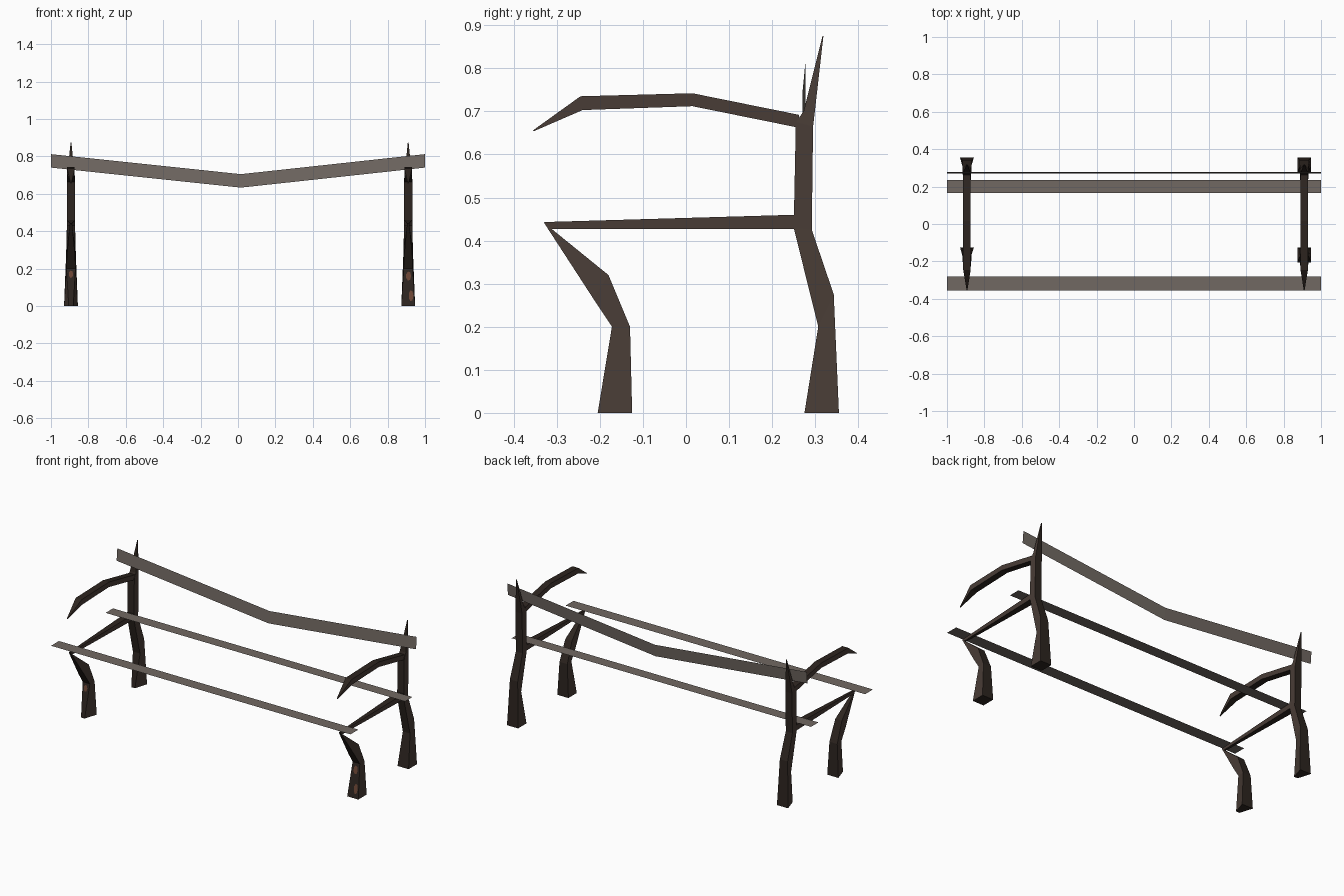
import bpy, bmesh, math

if "Cube" in bpy.data.objects:
    bpy.data.objects.remove(bpy.data.objects["Cube"])


def material(name, rgb):
    m = bpy.data.materials.new(name)
    m.diffuse_color = (*rgb, 1)
    m.use_nodes = True
    m.node_tree.nodes["Principled BSDF"].inputs["Base Color"].default_value = m.diffuse_color
    return m


brown = material("dark brown iron", (0.066, 0.046, 0.037))
black = material("blackened iron", (0.026, 0.018, 0.014))
rust = material("rust", (0.15, 0.06, 0.036))
wood = material("weathered grey wood", (0.165, 0.14, 0.122))


def finish(name, bm, mats):
    me = bpy.data.meshes.new(name)
    bm.to_mesh(me)
    bm.free()
    for m in mats:
        me.materials.append(m)
    ob = bpy.data.objects.new(name, me)
    bpy.context.collection.objects.link(ob)
    return ob


def loft(name, cx, sections):
    """Four-sided limb; each section is (y1, z1, half width 1, y2, z2, half width 2)."""
    bm = bmesh.new()
    rings = []
    for y1, z1, w1, y2, z2, w2 in sections:
        rings.append([bm.verts.new(p) for p in (
            (cx - w1, y1, z1), (cx + w1, y1, z1), (cx + w2, y2, z2), (cx - w2, y2, z2))])
    for a, b in zip(rings, rings[1:]):
        for i in range(4):
            j = (i + 1) % 4
            bm.faces.new((a[i], a[j], b[j], b[i]))
    bm.faces.new(rings[0])
    bm.faces.new(rings[-1])
    bmesh.ops.recalc_face_normals(bm, faces=bm.faces)
    # side faces are brown, narrow front and back faces are blackened
    for f in bm.faces:
        f.material_index = 0 if abs(f.normal.x) > 0.6 else 1
    return finish(name, bm, (brown, black))


def patch(name, cx, cz, rx, rz):
    """Rust spot lying on the sloping front face of a front foot."""
    bm = bmesh.new()
    vs = []
    for i in range(7):
        a = math.tau * i / 7
        z = cz + rz * math.sin(a)
        vs.append(bm.verts.new((cx + rx * math.cos(a), -0.207 + 0.165 * z, z)))
    bm.faces.new(vs)
    bmesh.ops.recalc_face_normals(bm, faces=bm.faces)
    return finish(name, bm, (rust,))


# Iron end frames; the left one has wedge-shaped feet
for side, cx, wf in (("left", -0.893, 0.012), ("right", 0.91, 0.037)):
    loft(side + "_back_post", cx, [
        (0.275, 0, wf, 0.355, 0, 0.037),
        (0.307, 0.2, 0.024, 0.343, 0.275, 0.026),
        (0.25, 0.43, 0.022, 0.292, 0.425, 0.022),
        (0.255, 0.675, 0.022, 0.295, 0.665, 0.022),
        (0.273, 0.70, 0.02, 0.298, 0.69, 0.02),
        (0.317, 0.875, 0.002, 0.319, 0.875, 0.002)])
    loft(side + "_front_leg", cx, [
        (-0.205, 0, wf, -0.125, 0, 0.037),
        (-0.172, 0.2, 0.024, -0.13, 0.2, 0.026),
        (-0.215, 0.265, 0.022, -0.18, 0.32, 0.022),
        (-0.33, 0.442, 0.006, -0.318, 0.432, 0.006)])
    loft(side + "_seat_rail", cx, [
        (-0.33, 0.443, 0.006, -0.315, 0.427, 0.006),
        (0.255, 0.46, 0.022, 0.255, 0.427, 0.022)])
    loft(side + "_arm_rest", cx, [
        (0.262, 0.692, 0.02, 0.262, 0.662, 0.02),
        (0.015, 0.742, 0.02, 0.015, 0.712, 0.02),
        (-0.245, 0.735, 0.02, -0.24, 0.703, 0.02),
        (-0.355, 0.656, 0.002, -0.353, 0.654, 0.002)])

# Rust spots on the feet
patch("right_foot_rust_low", 0.925, 0.055, 0.013, 0.03)
patch("right_foot_rust_high", 0.912, 0.16, 0.014, 0.025)
patch("left_foot_rust", -0.893, 0.17, 0.012, 0.02)


def plank(name, columns):
    """Paper-thin board through pairs of edge points."""
    bm = bmesh.new()
    cols = [[bm.verts.new(p) for p in c] for c in columns]
    for a, b in zip(cols, cols[1:]):
        bm.faces.new((a[0], b[0], b[1], a[1]))
    return finish(name, bm, (wood,))


# Seat planks
for name, y0, y1 in (("front_seat_plank", -0.355, -0.28), ("rear_seat_plank", 0.165, 0.236)):
    plank(name, [[(x, y0, 0.465), (x, y1, 0.465)] for x in (-1, 1)])

# Broken, sagging back plank
plank("back_plank", [[(x, 0.27, z), (x, 0.277, z + 0.072)]
                     for x, z in ((-1, 0.74), (0.015, 0.633), (1, 0.74))])
